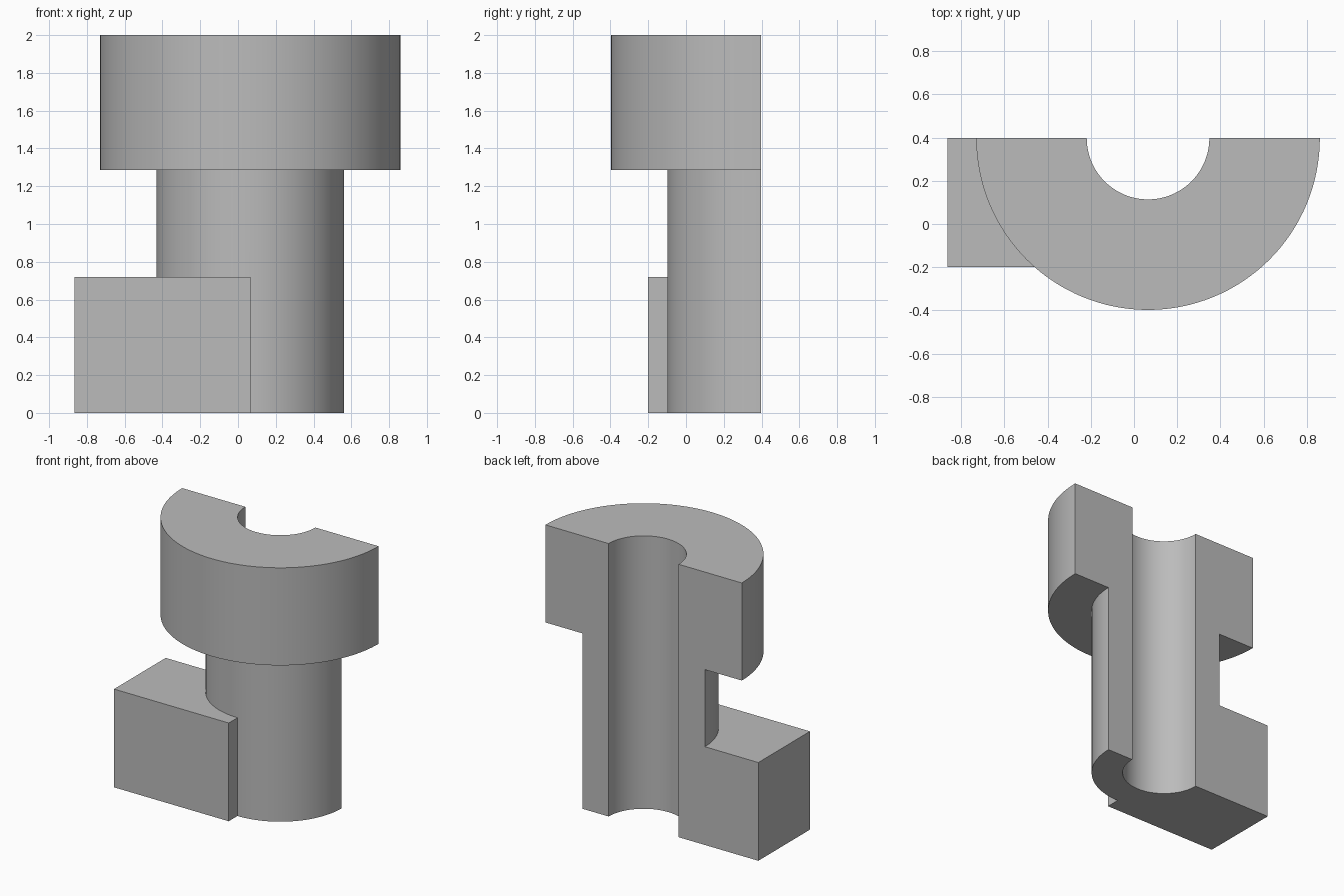
import bpy, bmesh, math
from mathutils import Vector

cube = bpy.data.objects.get("Cube")
if cube:
    bpy.data.objects.remove(cube, do_unlink=True)

CX, CY = 0.065, 0.398           # bore axis, lying on the flat back plane
BORE, SHAFT, COLLAR = 0.284, 0.497, 0.796
SHOULDER, TOP = 1.285, 2.0
BLOCK_LEFT, BLOCK_FRONT, BLOCK_TOP = -0.865, -0.2, 0.72
SEGMENTS = 64

grey = bpy.data.materials.new("plain grey")
grey.use_nodes = True
colour = (0.5, 0.5, 0.5, 1)
grey.diffuse_color = colour
grey.node_tree.nodes["Principled BSDF"].inputs["Base Color"].default_value = colour


def make_object(name, bm):
    bmesh.ops.recalc_face_normals(bm, faces=bm.faces)
    mesh = bpy.data.meshes.new(name)
    bm.to_mesh(mesh)
    bm.free()
    mesh.materials.append(grey)
    obj = bpy.data.objects.new(name, mesh)
    bpy.context.collection.objects.link(obj)
    return obj


# Half sleeve: stepped section swept half a turn around the bore
bm = bmesh.new()
section = [(BORE, 0), (SHAFT, 0), (SHAFT, SHOULDER),
           (COLLAR, SHOULDER), (COLLAR, TOP), (BORE, TOP)]
rings = []
for i in range(SEGMENTS + 1):
    a = math.pi + math.pi * i / SEGMENTS
    rings.append([bm.verts.new((CX + r * math.cos(a), CY + r * math.sin(a), z))
                  for r, z in section])
for lower, upper in zip(rings, rings[1:]):
    for j in range(len(section)):
        k = (j + 1) % len(section)
        bm.faces.new((lower[j], lower[k], upper[k], upper[j]))
bm.faces.new(rings[0])
bm.faces.new(rings[-1])
sleeve = make_object("half_sleeve_with_side_block", bm)

# Side block: its inner corner is rounded off inside the sleeve wall
bm = bmesh.new()
inner = (BORE + SHAFT) / 2
outline = [(BLOCK_LEFT, CY), (BLOCK_LEFT, BLOCK_FRONT), (CX, BLOCK_FRONT)]
for i in range(17):
    a = math.pi * (1.5 - 0.5 * i / 16)
    outline.append((CX + inner * math.cos(a), CY + inner * math.sin(a)))
outline[-1] = (CX - inner, CY)
base = bm.faces.new([bm.verts.new((x, y, 0)) for x, y in outline])
grown = bmesh.ops.extrude_face_region(bm, geom=[base], use_keep_orig=True)
bmesh.ops.translate(bm, vec=Vector((0, 0, BLOCK_TOP)),
                    verts=[g for g in grown["geom"] if isinstance(g, bmesh.types.BMVert)])
block = make_object("side_block", bm)

# Join both into one solid
union = sleeve.modifiers.new("Join block", 'BOOLEAN')
union.operation = 'UNION'
union.solver = 'EXACT'
union.object = block
bpy.ops.object.select_all(action='DESELECT')
sleeve.select_set(True)
bpy.context.view_layer.objects.active = sleeve
bpy.ops.object.modifier_apply(modifier=union.name)
bpy.data.objects.remove(block, do_unlink=True)

# Merge flat regions, then smooth the curved walls
bm = bmesh.new()
bm.from_mesh(sleeve.data)
bmesh.ops.remove_doubles(bm, verts=bm.verts, dist=0.0001)
bmesh.ops.dissolve_limit(bm, angle_limit=math.radians(0.5),
                         verts=bm.verts, edges=bm.edges)
bm.to_mesh(sleeve.data)
bm.free()
bpy.ops.object.shade_smooth_by_angle(angle=math.radians(30))
